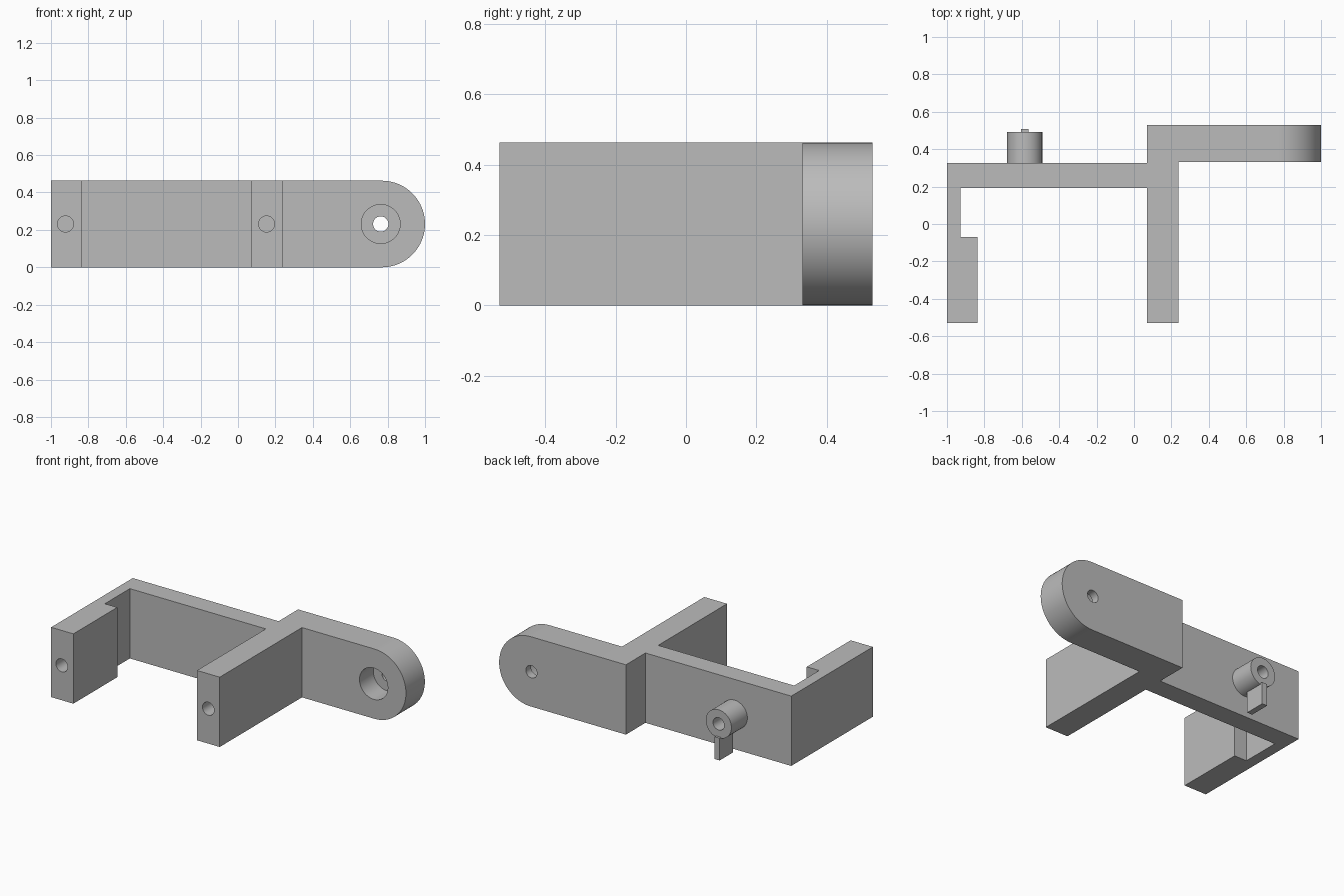
import bpy
import bmesh
import math
from mathutils import Matrix

old = bpy.data.objects.get("Cube")
if old:
    bpy.data.objects.remove(old, do_unlink=True)

HEIGHT = 0.463
MID = HEIGHT / 2
FRONT, BACK = -0.53, 0.53

grey = bpy.data.materials.new("plain grey")
grey.use_nodes = True
grey.diffuse_color = (0.5, 0.5, 0.5, 1)
grey.node_tree.nodes["Principled BSDF"].inputs["Base Color"].default_value = (0.5, 0.5, 0.5, 1)


def finish(name, bm):
    bmesh.ops.recalc_face_normals(bm, faces=bm.faces)
    mesh = bpy.data.meshes.new(name)
    bm.to_mesh(mesh)
    bm.free()
    mesh.materials.append(grey)
    obj = bpy.data.objects.new(name, mesh)
    bpy.context.collection.objects.link(obj)
    return obj


def prism(name, points, offset):
    """Extrude a closed outline of 3D points along an offset."""
    bm = bmesh.new()
    face = bm.faces.new([bm.verts.new(p) for p in points])
    ext = bmesh.ops.extrude_face_region(bm, geom=[face])
    moved = [g for g in ext["geom"] if isinstance(g, bmesh.types.BMVert)]
    bmesh.ops.translate(bm, verts=moved, vec=offset)
    return finish(name, bm)


def rod(name, x, radius, y0, y1, sides=48):
    """Cylinder along y at mid height."""
    bm = bmesh.new()
    place = Matrix.Translation((x, (y0 + y1) / 2, MID)) @ Matrix.Rotation(math.pi / 2, 4, "X")
    bmesh.ops.create_cone(bm, cap_ends=True, segments=sides, radius1=radius,
                          radius2=radius, depth=y1 - y0, matrix=place)
    return finish(name, bm)


def combine(target, tool, operation):
    tool.hide_render = True
    mod = target.modifiers.new(operation.title(), "BOOLEAN")
    mod.operation = operation
    mod.solver = "EXACT"
    mod.object = tool
    bpy.context.view_layer.objects.active = target
    bpy.ops.object.modifier_apply(modifier=mod.name)
    bpy.data.objects.remove(tool, do_unlink=True)


def smooth(obj):
    bpy.ops.object.select_all(action="DESELECT")
    obj.select_set(True)
    bpy.context.view_layer.objects.active = obj
    bpy.ops.object.shade_smooth_by_angle(angle=math.radians(30))


# Bracket: back plate, stepped side leg and middle leg in one plan outline
plan = [(-1, FRONT), (-0.837, FRONT), (-0.837, -0.07), (-0.928, -0.07),
        (-0.928, 0.192), (0.07, 0.192), (0.07, FRONT), (0.237, FRONT),
        (0.237, BACK), (0.07, BACK), (0.07, 0.325), (-1, 0.325)]
bracket = prism("bracket_frame", [(x, y, 0) for x, y in plan], (0, 0, HEIGHT))

# Screw holes in the leg ends
for x in (-0.922, 0.153):
    combine(bracket, rod("leg_hole", x, 0.043, FRONT - 0.1, FRONT + 0.3, 32), "DIFFERENCE")

# Pivot arm with a rounded end, counterbore and through hole
ARM_FRONT = 0.332
steps = 40
outline = [(0.237, ARM_FRONT, 0)]
for i in range(steps + 1):
    a = math.pi * (i / steps - 0.5)
    outline.append((1 - MID + MID * math.cos(a), ARM_FRONT, MID + MID * math.sin(a)))
outline.append((0.237, ARM_FRONT, HEIGHT))
arm = prism("pivot_arm", outline, (0, BACK - ARM_FRONT, 0))
combine(arm, rod("counterbore", 0.763, 0.104, ARM_FRONT - 0.1, ARM_FRONT + 0.145), "DIFFERENCE")
combine(arm, rod("pivot_hole", 0.763, 0.041, ARM_FRONT, BACK + 0.1, 32), "DIFFERENCE")

# Round boss on the back plate with a blind hole
BOSS_X = -0.584
boss = rod("rear_boss", BOSS_X, 0.094, 0.325, 0.492)
combine(boss, rod("boss_hole", BOSS_X, 0.041, 0.335, 0.6, 32), "DIFFERENCE")

# Thin tab hanging under the boss
tab = prism("boss_tab", [(BOSS_X + dx, y, 0) for dx, y in
                         ((-0.019, 0.37), (0.019, 0.37), (0.019, 0.508), (-0.019, 0.508))],
            (0, 0, 0.147))

for part in (bracket, arm, boss, tab):
    smooth(part)
